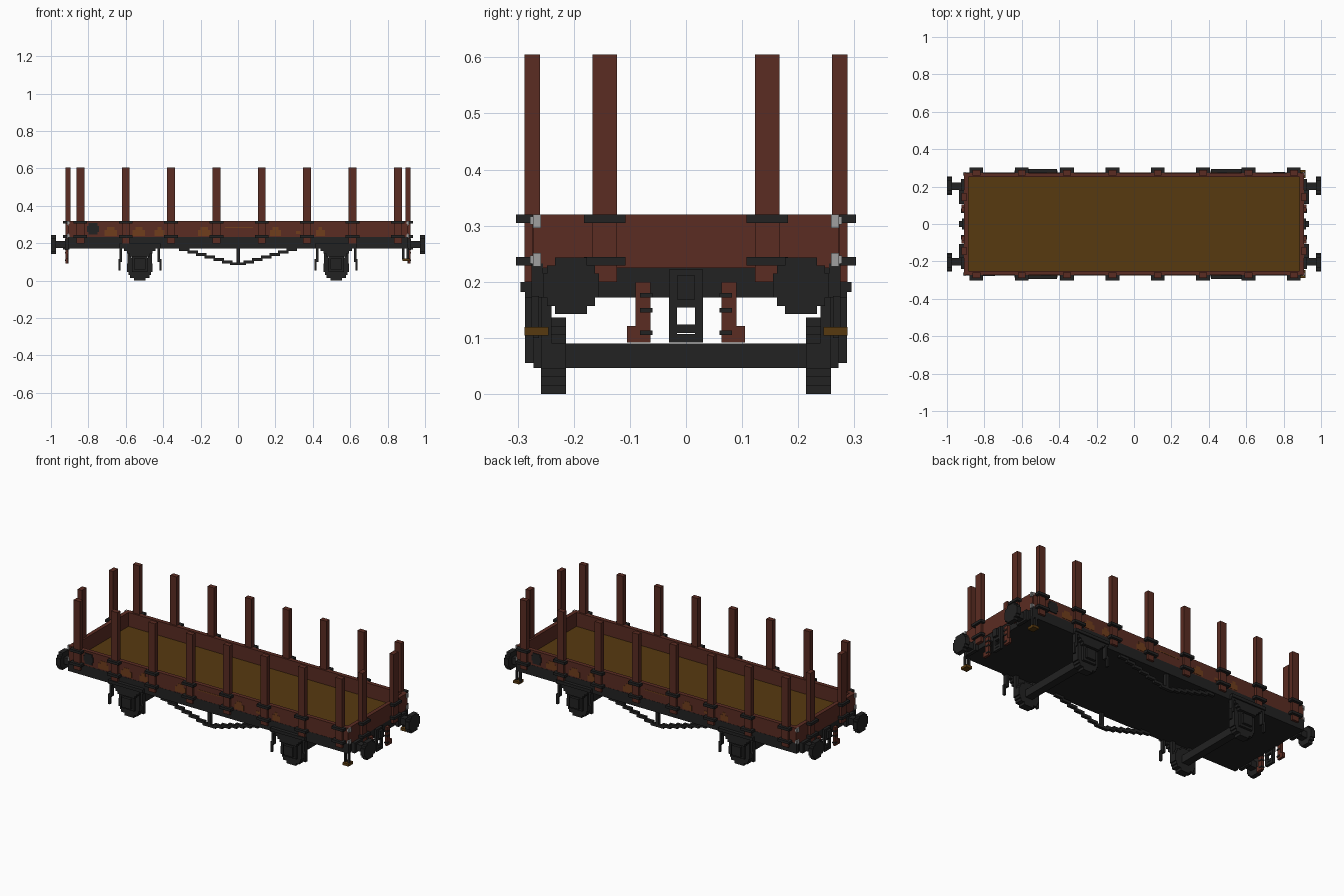
import bpy, bmesh, math
from mathutils import Vector

if "Cube" in bpy.data.objects:
    bpy.data.objects.remove(bpy.data.objects["Cube"], do_unlink=True)


def material(name, r, g, b):
    m = bpy.data.materials.new(name)
    m.use_nodes = True
    m.diffuse_color = (r, g, b, 1)
    m.node_tree.nodes["Principled BSDF"].inputs["Base Color"].default_value = (r, g, b, 1)
    return m


BROWN = material("red_brown_paint", .103, .025, .016)
BLACK = material("black_iron", .016, .016, .016)
WOOD = material("floor_wood", .097, .042, .005)
RUST = material("rust", .16, .048, .012)
GREY = material("bare_steel", .35, .35, .35)
V = 0.0148  # one block
BOTH = (-1, 1)


def part(name, mat, boxes):
    """One object out of boxes given as (x0, x1, y0, y1, z0, z1)."""
    bm = bmesh.new()
    for b in boxes:
        lo = Vector((min(b[0:2]), min(b[2:4]), min(b[4:6])))
        hi = Vector((max(b[0:2]), max(b[2:4]), max(b[4:6])))
        verts = bmesh.ops.create_cube(bm, size=1)["verts"]
        for v in verts:
            v.co = Vector([(lo[i] + hi[i]) / 2 + v.co[i] * (hi[i] - lo[i]) for i in range(3)])
    mesh = bpy.data.meshes.new(name)
    bm.to_mesh(mesh)
    bm.free()
    mesh.materials.append(mat)
    ob = bpy.data.objects.new(name, mesh)
    bpy.context.collection.objects.link(ob)
    return ob


def four(box):
    """Copies of a box in all four quarters."""
    x0, x1, y0, y1, z0, z1 = box
    return [(sx * x0, sx * x1, sy * y0, sy * y1, z0, z1) for sx in BOTH for sy in BOTH]


def rows(radius, rows_count):
    """Stepped disc as (half width, low, high) rows."""
    h = 2 * radius / rows_count
    out = []
    for i in range(rows_count):
        lo = -radius + i * h
        w = math.sqrt(max(radius ** 2 - (lo + h / 2) ** 2, 0))
        out.append((max(V, round(w / h * 2) * h / 2), lo, lo + h))
    return out


# Body: floor, underframe, low walls
part("floor", WOOD, [(-.89, .89, -.255, .255, .225, .238)])
part("underframe", BLACK, [(-.905, .905, -.27, .27, .172, .225)])
part("side_sills", BLACK, [(-.91, .91, s * .255, s * .275, .172, .233) for s in BOTH])
part("side_walls", BROWN, [(-.905, .905, s * .25, s * .274, .233, .32) for s in BOTH])
part("end_walls", BROWN, [(s * .885, s * .908, -.272, .272, .225, .32) for s in BOTH])

# Upright stakes with their iron straps
stake_x = [-.843 + i * .2425 for i in range(8)]
end_y = .145
side_stakes, side_straps = [], []
for x in stake_x:
    for s in BOTH:
        side_stakes.append((x - .021, x + .021, s * .26, s * .288, .2, .605))
        for z in (.229, .305):
            side_straps.append((x - .037, x + .037, s * .272, s * .284, z, z + V))
            side_straps.append((x - .037, x + .037, s * .288, s * .303, z, z + V))
            side_straps += [(x + k * .021, x + k * .037, s * .272, s * .303, z, z + V) for k in BOTH]
part("side_stakes", BROWN, side_stakes)
part("side_stake_straps", BLACK, side_straps)
part("end_stakes", BROWN, four((.895, .923, end_y - .022, end_y + .022, .2, .605)))
end_straps = []
for z in (.229, .305):
    end_straps += four((.905, .918, end_y - .037, end_y + .037, z, z + V))
    end_straps += four((.923, .936, end_y - .037, end_y + .037, z, z + V))
    for k in BOTH:
        end_straps += four((.905, .936, end_y + k * .022, end_y + k * .037, z, z + V))
part("end_stake_straps", BLACK, end_straps)

# Corner latches
latches = []
for z in (.227, .296):
    latches += four((.9, .915, .258, .273, z, z + .024))
    latches += four((.9, .911, .265, .278, z + .006, z + .02))
part("corner_latches", GREY, latches)

# Rust patches as thin plates; the far side is the near side turned round
patches = [(-.68, .034), (-.53, .034), (-.42, .026), (-.18, .034), (.2, .03), (.44, .024)]
rust = []
for s in BOTH:
    for x, w in patches:
        cx = -s * x
        rust.append((cx - w, cx + w, s * .272, s * .2755, .24, .272))
        rust.append((cx - w + V, cx + w - V, s * .272, s * .2755, .272, .288))
    rust.append((-.07, .08, s * .272, s * .2755, .282, .288))
    rust.append((-s * .31, -s * .335, s * .272, s * .2755, .25, .265))
part("rust_patches", RUST, rust)
part("round_plates", BLACK, [(-s * -.775 - w, -s * -.775 + w, s * .272, s * .279, .277 + a, .277 + b)
                             for s in BOTH for w, a, b in rows(.031, 4)])

# Buffers: stem, collar and stepped disc
buffers = four((.905, .98, .182, .222, .175, .213))
buffers += four((.905, .925, .165, .24, .165, .225))
for w, a, b in rows(.05, 7):
    buffers += four((.973, 1.0, .205 - w, .205 + w, .193 + a, .193 + b))
part("buffers", BLACK, buffers)

# Draw hook and chain links at both ends
hook = []
for s in BOTH:
    hook.append((s * .9, s * .92, -.03, .03, .168, .222))
    hook.append((s * .9, s * .935, -.015, .015, .168, .212))
    for k in BOTH:
        hook.append((s * .905, s * .92, k * .016, k * .03, .092, .172))
    for z in (.092, .109, .154):
        hook.append((s * .905, s * .92, -.03, .03, z, z + V))
part("coupling", BLACK, hook)

# Brake hoses
hoses = four((.908, .923, .063, .09, .092, .2))
hoses += four((.908, .923, .063, .105, .092, .121))
part("brake_hoses", BROWN, hoses)
part("hose_clips", BLACK, [c for z in (.105, .145, .172)
                           for c in four((.905, .926, .06, .082, z, z + .008))])

# Corner levers with wooden grips at one end
levers, grips = [], []
for s in BOTH:
    for x in (.884, .908):
        levers.append((x - .006, x + .006, s * .262, s * .275, .112, .175))
    grips.append((.88, .918, s * .245, s * .288, .104, .119))
part("corner_levers", BLACK, levers)
part("lever_grips", WOOD, grips)

# Running gear
axle_x, axle_z = .525, .068
wheels, boxes, springs = [], [], []
for w, a, b in rows(.068, 9):
    wheels += four((axle_x - w, axle_x + w, .214, .258, axle_z + a, axle_z + b))
part("wheels", BLACK, wheels)
part("axles", BLACK, [(s * axle_x - .022, s * axle_x + .022, -.22, .22, .046, .09) for s in BOTH])
boxes += four((axle_x - .042, axle_x + .042, .255, .272, .046, .172))
boxes += four((axle_x - .03, axle_x + .03, .27, .287, .06, .118))
for k in BOTH:
    boxes += four((axle_x + k * .045, axle_x + k * .066, .24, .258, .05, .172))
part("axle_boxes", BLACK, boxes)
for half, z in ((.112, .172), (.085, .158), (.068, .144), (.055, .13)):
    springs += four((axle_x - half, axle_x + half, .262, .287, z, z + V))
springs += four((axle_x - .112, axle_x + .112, .265, .295, .182, .2))
for k in BOTH:
    springs += four((axle_x + k * .095, axle_x + k * .108, .262, .287, .1, .175))
    springs += four((axle_x + k * .104, axle_x + k * .115, .272, .287, .055, .115))
part("leaf_springs", BLACK, springs)

# Stepped truss rods with centre posts
truss = []
for s in BOTH:
    for i in range(6):
        for k in BOTH:
            x0 = .03 + i * .046
            z = .093 + i * V * .88
            truss.append((k * x0, k * (x0 + .056), s * .25, s * .268, z, z + .016))
    truss.append((-.042, .042, s * .25, s * .268, .083, .098))
    truss.append((-.009, .011, s * .25, s * .268, .09, .175))
part("truss_rods", BLACK, truss)
